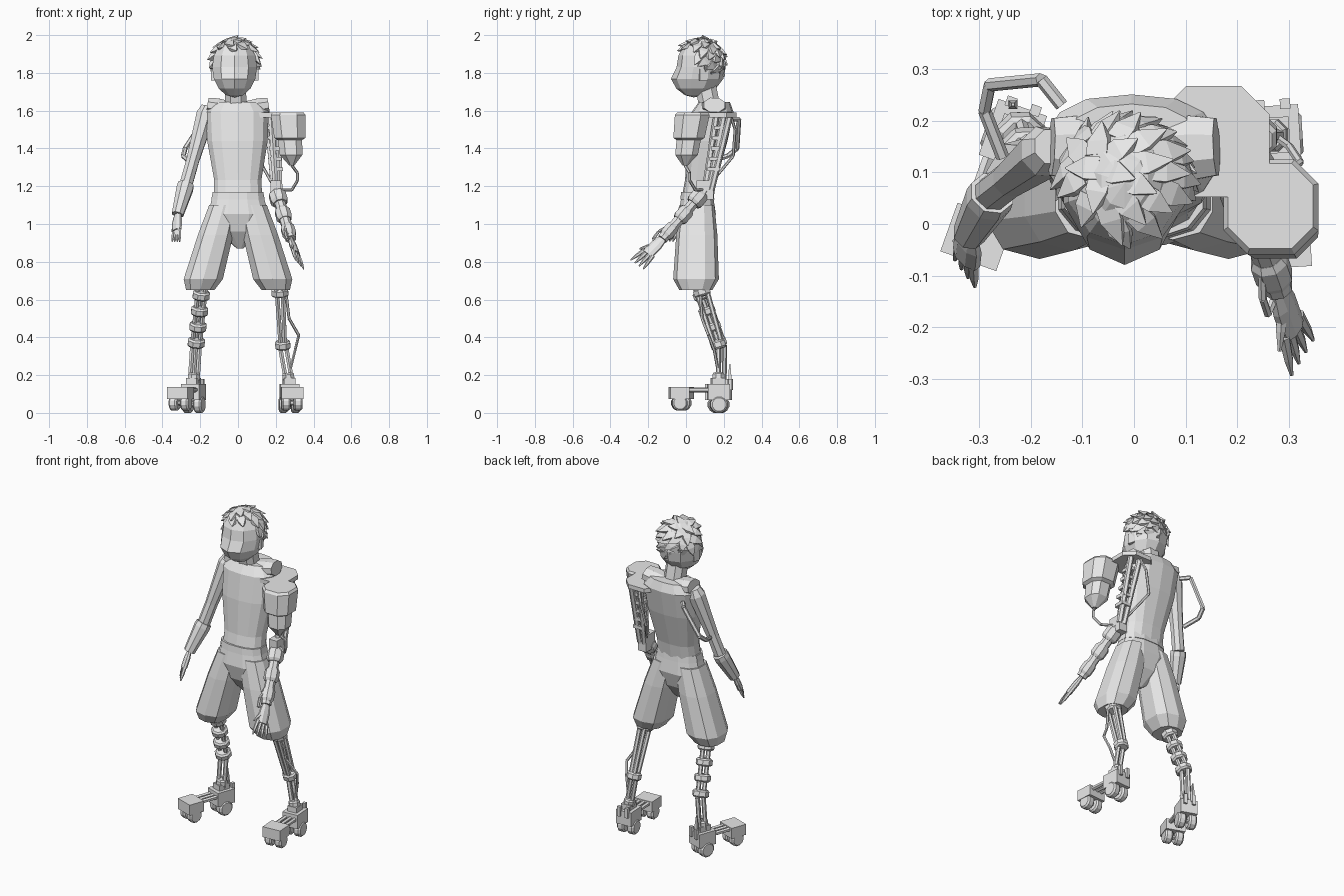
import bpy, bmesh, random
from math import atan2, cos, sin, pi, sqrt
from mathutils import Matrix, Vector

random.seed(4)
if "Cube" in bpy.data.objects:
    bpy.data.objects.remove(bpy.data.objects["Cube"])
shade = (.8, .8, .8, 1)
grey = bpy.data.materials.new("plain_grey")
grey.use_nodes = True
grey.diffuse_color = shade
grey.node_tree.nodes["Principled BSDF"].inputs["Base Color"].default_value = shade

# Shared axes, thicknesses and outlines (fraction along, share of radius)
RIGHTWARD, UPWARD = Vector((1, 0, 0)), Vector((0, 0, 1))
THIN, ROD, COLLAR = .008, .013, .048
STRAIGHT = ((0, 1), (1, 1))
TAPER = ((0, 1), (.6, .8), (1, .3))
CUFF = ((0, .8), (.2, 1), (.8, 1), (1, .8))
LIMB = ((0, .7), (.1, 1), (.7, .7), (1, .7))

def point(x, y, z):
    return Vector((x, y, z))

def finish(name, bm):
    bmesh.ops.recalc_face_normals(bm, faces=bm.faces)
    mesh = bpy.data.meshes.new(name)
    bm.to_mesh(mesh)
    bm.free()
    mesh.materials.append(grey)
    bpy.context.collection.objects.link(bpy.data.objects.new(name, mesh))

def sweep(bm, start, end, radius, outline=STRAIGHT, sides=6, wide=RIGHTWARD, flat=1, level=False):
    """Turned shape between two points; level sections stay horizontal and squarish."""
    axis = UPWARD if level else (end - start).normalized()
    across = (wide - axis * wide.dot(axis)).normalized()
    depth = axis.cross(across) * flat
    power = .8 if level else 1
    def soft(value):
        return abs(value) ** power * (1 if value > 0 else -1)
    turns = [pi * (2 * i + 1) / sides for i in range(sides)]
    loops = []
    for along, share in outline:
        centre = start.lerp(end, along)
        loops.append([bm.verts.new(centre + radius * share * (across * soft(cos(turn)) + depth * soft(sin(turn))))
                      for turn in turns])
    for lower, upper in zip(loops, loops[1:]):
        for i in range(sides):
            bm.faces.new((lower[i - 1], lower[i], upper[i], upper[i - 1]))
    bm.faces.new(loops[0])
    bm.faces.new(loops[-1])

def part(name, *args, **options):
    bm = bmesh.new()
    sweep(bm, *args, **options)
    finish(name, bm)

def box(bm, centre, size, yaw=0):
    placing = Matrix.Translation(centre) @ Matrix.Rotation(yaw, 4, "Z") @ Matrix.Diagonal((*size, 1))
    bmesh.ops.create_cube(bm, size=1, matrix=placing)

def cable(name, points, radius=THIN):
    bm = bmesh.new()
    for start, end in zip(points, points[1:]):
        sweep(bm, start, end, radius, wide=point(1, 1, 1))
    finish(name, bm)

# Head: a faceted ball with the face drawn forward above a tucked chin
skull = point(-.018, .08, 1.83)
bm = bmesh.new()
bmesh.ops.create_uvsphere(bm, u_segments=10, v_segments=8, radius=1)
for vert in bm.verts:
    low = max(0, -vert.co.z)
    face = low * (1 - low) * max(0, -vert.co.y)
    vert.co = skull + point(vert.co.x * .125, vert.co.y * .13 - face * .17 - low ** 3 * .04, vert.co.z * .16)
finish("head", bm)
bm = bmesh.new()
for side in (-1, 1):
    box(bm, skull + point(side * .11, .01, -.04), (.02, .04, .06), side * .3)
finish("ears", bm)
part("neck", point(-.01, .13, 1.6), point(-.015, .1, 1.75), .06, sides=8, level=True)

# Hair: pointed tufts swept from the crown, leaving the face clear
bm = bmesh.new()
tufts = 90
for i in range(tufts):
    height = 1 - (2 * i + 1) / tufts
    turn = i * pi * (3 - sqrt(5))
    out = sqrt(1 - height * height) * point(cos(turn), sin(turn), 0) + UPWARD * height
    over_face = height < .65 and out.y < -.25
    over_cheek = height < .2 and out.y < .1
    if height < -.6 or over_face or over_cheek:
        continue
    root = skull + UPWARD * .03 + out * .118
    flow = out + point(.5, -.3, -.9 * height - random.random() * .5)
    flow = (flow - out * flow.dot(out)).normalized()
    tip = root + flow * random.uniform(.045, .07) + out * .014
    tip.z = min(tip.z, 2)
    sweep(bm, root - out * .012 - flow * .015, tip, .04, ((0, .8), (.4, .8), (1, .05)), sides=4,
          wide=flow.cross(out), flat=.6)
finish("hair_tufts", bm)

# Sleeveless torso with raised shoulders
torso_shape = ((0, .77), (.2, .75), (.6, .96), (.9, 1), (1, .75))
part("torso", point(0, .06, 1.13), point(-.005, .15, 1.645), .17, torso_shape, sides=14, flat=.65, level=True)
for name, side in (("right_shoulder", -1), ("left_shoulder", 1)):
    part(name, point(side * .04, .145, 1.61), point(side * .16, .15, 1.63), .075,
         ((0, .8), (.6, .9), (1, .8)), sides=8, wide=point(0, 1, 0), flat=.7)

# Baggy shorts
waist = point(0, .06, 1.13)
hip_shape = ((0, .1), (.35, .75), (.7, 1), (1, .87))
part("shorts_hips", point(.01, .055, .87), waist, .165, hip_shape, sides=12, flat=.62, level=True)
part("waistband", waist, waist + UPWARD * .04, .145, ((0, 1), (1, .95)), sides=12, flat=.64, level=True)
for name, side in (("right_shorts_leg", -1), ("left_shorts_leg", 1)):
    part(name, point(side * .075, .06, 1.1), point(side * .2, .052, .65), .108,
         ((0, .75), (.35, .9), (.87, 1), (1, .72)), sides=10, flat=1.12, level=True)

# Natural right arm with a forearm cuff
right_elbow = point(-.275, .06, 1.21)
right_wrist = point(-.32, -.02, 1.05)
part("right_upper_arm", point(-.16, .15, 1.62), right_elbow, .052, LIMB, sides=8)
part("right_forearm_cuff", right_elbow, right_wrist, .047, ((0, .95), (.15, 1), (1, .7)), sides=8)

def hand(name, wrist, knuckles, spread):
    """Flat palm, four fingers fanned along spread, and a thumb."""
    reach = knuckles - wrist
    bm = bmesh.new()
    sweep(bm, wrist, knuckles, .035, ((0, .7), (.4, 1), (1, 1)), sides=8, wide=spread, flat=.5)
    for i in range(4):
        fan = spread * (i - 1.5) / 1.5
        sweep(bm, knuckles + fan * .85 - reach * .1, knuckles + fan * 1.3 + reach * .68, ROD * .9, TAPER)
    sweep(bm, wrist + reach * .3, knuckles - spread * 1.6, ROD, TAPER)
    finish(name, bm)

hand("right_hand", right_wrist, point(-.325, -.065, .965), point(.015, -.02, 0))

# Mechanical left arm: struts from the shoulder plate, elbow, ringed forearm
plate = point(.155, .16, 1.565)
left_elbow = point(.2, .1, 1.18)
left_wrist = point(.28, -.125, .92)
part("shoulder_plate", plate, plate + UPWARD * .025, .115, sides=8, level=True)
bm = bmesh.new()
for across, back in ((0, .07), (.04, .04), (.02, 0), (.06, .07)):
    offset = point(across, back, 0)
    sweep(bm, plate + offset, left_elbow + (offset - RIGHTWARD * .02) * .5, ROD * 1.3)
for i in range(5):
    box(bm, plate.lerp(left_elbow, (i + 1) / 7) + point(.02, .03, 0), (.06, .065, .02))
finish("left_arm_struts", bm)
bm = bmesh.new()
sweep(bm, left_elbow - RIGHTWARD * .05, left_elbow + RIGHTWARD * .05, .042, sides=8)
box(bm, left_elbow, (.055, .09, .1))
finish("left_elbow", bm)
bm = bmesh.new()
sweep(bm, left_elbow, left_wrist, .03, sides=8)
for i in range(3):
    begin = .06 + i / 3
    sweep(bm, left_elbow.lerp(left_wrist, begin), left_elbow.lerp(left_wrist, begin + .22),
          COLLAR * (1 - i * .1), CUFF, sides=8)
finish("left_forearm", bm)
hand("left_hand", left_wrist, point(.308, -.205, .84), point(.016, .026, -.018))

# Canister hung in front of the shoulder
canister_tip = point(.285, -.005, 1.31)
part("shoulder_canister", canister_tip, point(.265, .035, 1.59), .098,
     ((0, .15), (.08, .35), (.2, .65), (.48, .7), (.52, .9), (.95, 1), (1, .9)), sides=8, level=True)

# Cables and tubes
tube_top, tube_corner = point(-.18, .28, 1.555), point(-.28, .27, 1.4)
cable("right_shoulder_tube", [tube_top - point(-.04, .05, 0), tube_top, tube_corner,
                              tube_corner - point(.01, .05, .04), point(-.255, .13, 1.33)], ROD)
back_bend = point(.1, .25, 1.36)
cable("back_tube", [plate + point(0, .08, 0), back_bend + point(.03, .01, .14), back_bend,
                    back_bend.lerp(left_elbow, .4), left_elbow])
hose_bend = point(.315, .02, 1.23)
cable("canister_hose", [canister_tip, hose_bend + UPWARD * .04, hose_bend, hose_bend - point(.03, -.03, .05),
                        left_elbow])
cable("wrist_hose", [left_elbow.lerp(left_wrist, .6), left_wrist - point(.03, .02, -.04),
                     left_wrist - point(.02, .05, 0), left_wrist])

# Joints of both shins
right_knee, right_calf = point(-.19, .065, .67), point(-.222, .175, .36)
left_knee, left_calf = point(.22, .075, .67), point(.237, .17, .36)
right_heel, left_heel = point(-.235, .172, 0), point(.272, .172, 0)
right_ankle, left_ankle = [heel + UPWARD * .16 for heel in (right_heel, left_heel)]

def collar(bm, start, end, along, radius):
    middle = start.lerp(end, along)
    half = (end - start).normalized() * .022
    sweep(bm, middle - half, middle + half, radius, CUFF, sides=8)

# Right shin: stacked collars on three rods
bm = bmesh.new()
for start, end in ((right_knee, right_calf), (right_calf, right_ankle)):
    for offset in (RIGHTWARD * .02, RIGHTWARD * -.02, point(0, .03, 0)):
        sweep(bm, start + offset, end + offset, ROD)
for i in range(4):
    collar(bm, right_knee, right_calf, .15 + i * .27, COLLAR)
collar(bm, right_calf, right_ankle, .85, COLLAR * .7)
finish("right_shin", bm)

# Left shin: front and rear struts meeting at a low collar, with a loose hose
bm = bmesh.new()
for across in (-.016, .016):
    for back in (-.03, .03):
        offset = point(across, back, 0)
        sweep(bm, left_knee + offset, left_calf + offset * .7, ROD)
    sweep(bm, left_calf + RIGHTWARD * across, left_ankle + RIGHTWARD * across, ROD)
collar(bm, left_knee, left_calf, .1, COLLAR)
collar(bm, left_knee, left_calf, 1, COLLAR * .9)
collar(bm, left_calf, left_ankle, .85, COLLAR * .7)
finish("left_shin", bm)
bend = point(.322, .12, .41)
cable("left_shin_hose", [left_knee + RIGHTWARD * .03, left_knee + point(.05, .01, -.17), bend,
                         bend - point(.02, -.03, .08), left_ankle + UPWARD * .05])

def foot(side, heel, toe):
    """Heel and toe blocks joined by rods, each on a pair of wheels."""
    ahead = (toe - heel).normalized()
    across = UPWARD.cross(ahead)
    yaw = atan2(ahead.x, -ahead.y)
    bm = bmesh.new()
    box(bm, heel + UPWARD * .11, (.1, .115, .085), yaw)
    box(bm, heel + UPWARD * .165, (.06, .07, .04), yaw)
    box(bm, toe + UPWARD * .105, (.115, .1, .065), yaw)
    for shift in (-.03, 0, .03):
        beam = across * shift + UPWARD * .122
        sweep(bm, heel + beam, toe + beam, ROD)
    for shift in (-.025, .025):
        box(bm, heel + across * shift - ahead * .06 + UPWARD * .15, (.02, .02, .06), yaw)
    finish(side + "_foot_frame", bm)
    bm = bmesh.new()
    for block, radius, lift in ((heel, .046, 0), (toe, .042, .012)):
        hub = block + UPWARD * (radius * cos(pi / 12) + lift)
        for shift in (-.032, .032):
            middle, half = hub + across * shift, across * .023
            sweep(bm, middle - half, middle + half, radius, CUFF, sides=12, wide=UPWARD)
        sweep(bm, hub - across * .05, hub + across * .05, ROD)
    finish(side + "_foot_wheels", bm)

foot("right", right_heel, point(-.305, -.025, 0))
foot("left", left_heel, point(.285, -.035, 0))
fin = right_heel + point(0, .06, .14)
part("right_heel_fin", fin, fin + UPWARD * .12, ROD, TAPER, sides=4)
